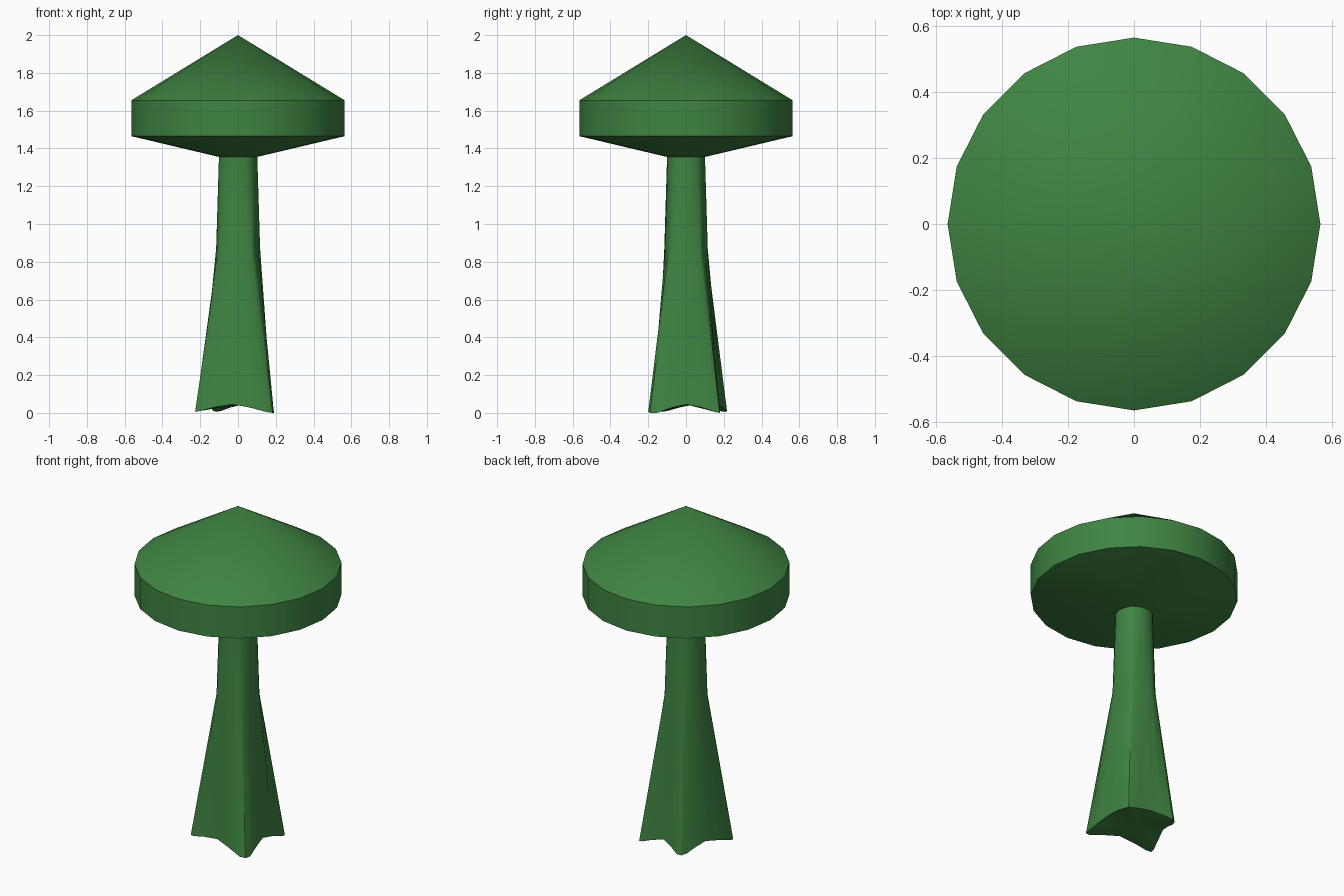
import bpy, bmesh, math
from mathutils import Vector

if "Cube" in bpy.data.objects:
    bpy.data.objects.remove(bpy.data.objects["Cube"])

green = bpy.data.materials.new("green")
green.diffuse_color = (0.05, 0.23, 0.055, 1)
green.use_nodes = True
green.node_tree.nodes["Principled BSDF"].inputs["Base Color"].default_value = green.diffuse_color


def skin(name, rings, bottom, top):
    """Bridge equal-length rings upwards and close both ends with fans."""
    bm = bmesh.new()
    loops = [[bm.verts.new(p) for p in r] for r in rings]
    n = len(loops[0])
    for a, b in zip(loops, loops[1:]):
        for i in range(n):
            j = (i + 1) % n
            bm.faces.new((a[i], a[j], b[j], b[i]))
    for loop, tip in ((loops[0], bottom), (loops[-1], top)):
        t = bm.verts.new(tip)
        for i in range(n):
            bm.faces.new((loop[i], loop[(i + 1) % n], t))
    bmesh.ops.recalc_face_normals(bm, faces=bm.faces)
    me = bpy.data.meshes.new(name)
    bm.to_mesh(me)
    bm.free()
    ob = bpy.data.objects.new(name, me)
    bpy.context.collection.objects.link(ob)
    me.materials.append(green)
    bpy.ops.object.select_all(action='DESELECT')
    ob.select_set(True)
    bpy.context.view_layer.objects.active = ob
    bpy.ops.object.shade_smooth_by_angle(angle=math.radians(30))
    return ob


def circle(r, z, angles):
    return [(r * math.cos(a), r * math.sin(a), z) for a in angles]


# Foliage: 20-sided cap with a band, a cone on top and a shallow cone below
a20 = [math.tau * i / 20 for i in range(20)]
skin("foliage_cap",
     [circle(0.1, 1.355, a20), circle(0.565, 1.465, a20), circle(0.565, 1.655, a20)],
     (0, 0, 1.355), (0, 0, 2.0))

# Trunk: uneven four-rooted foot, smoothed, blending into a round stem
foot = [Vector(p) for p in (
    (0.19, -0.155, 0.0), (0.165, 0.0, 0.045), (0.19, 0.155, 0.005),
    (0.165, 0.18, 0.005), (0.03, 0.165, 0.045), (-0.09, 0.217, 0.01),
    (-0.13, 0.175, 0.01), (-0.165, 0.05, 0.045), (-0.225, -0.1, 0.01),
    (-0.2, -0.135, 0.01), (-0.03, -0.155, 0.045), (0.15, -0.2, 0.005))]
ring = []
for i, p in enumerate(foot):
    q, before, after = foot[(i + 1) % 12], foot[i - 1], foot[(i + 2) % 12]
    mid = (p + q) * 0.5625 - (before + after) * 0.0625
    mid.z = max(mid.z, 0.0)
    ring += [p, mid]
angles = [math.atan2(p.y, p.x) for p in ring]
skin("trunk",
     [ring, circle(0.117, 0.87, angles), circle(0.102, 1.36, angles)],
     (0, 0, 0.045), (0, 0, 1.36))
